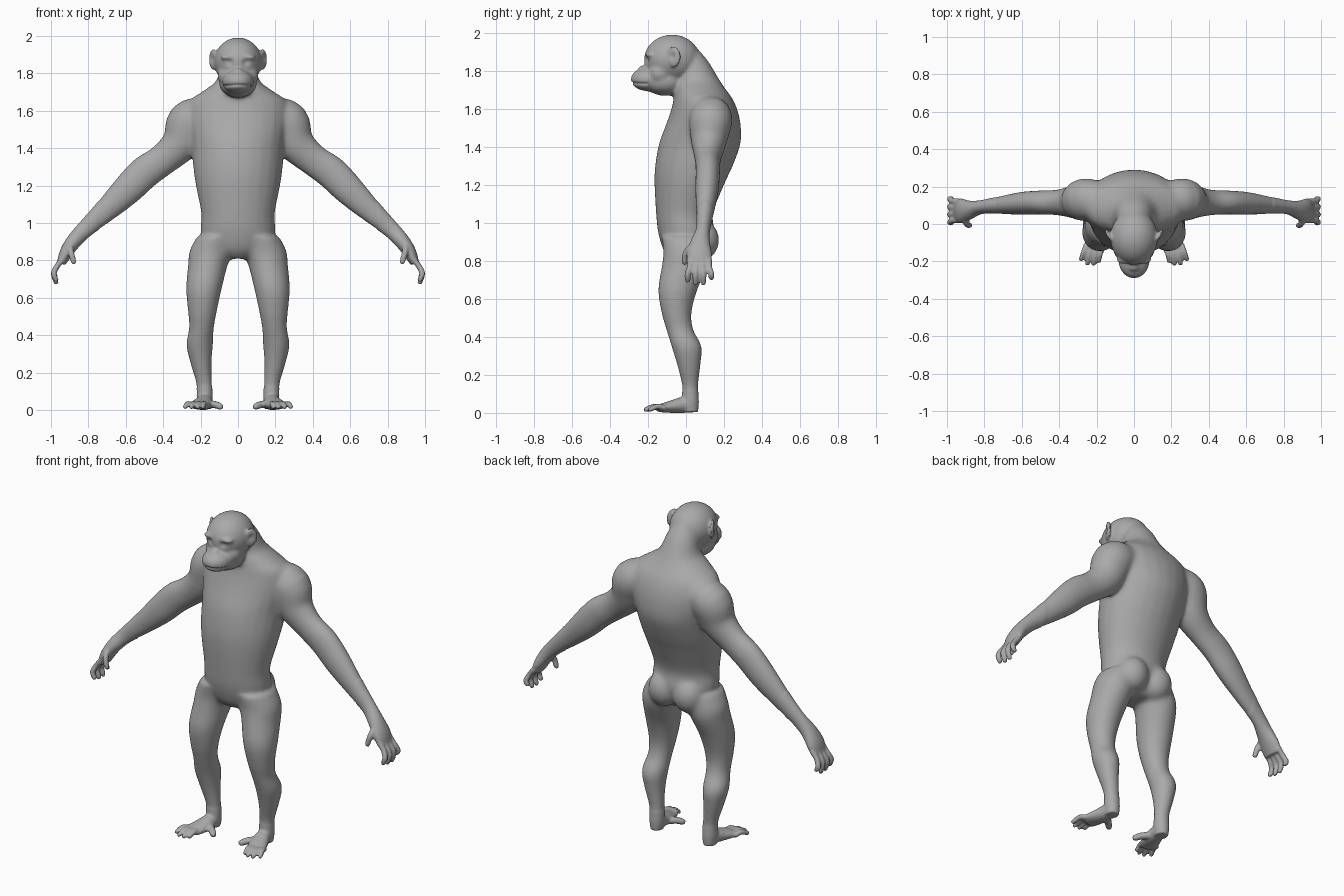
import bpy, bmesh, math
from mathutils import Vector, Matrix

if "Cube" in bpy.data.objects:
    bpy.data.objects.remove(bpy.data.objects["Cube"])

X, Y, Z = Vector((1, 0, 0)), Vector((0, 1, 0)), Vector((0, 0, 1))
SEGMENTS, STEPS = 24, 4
bm = bmesh.new()


def spline(rings):
    """Smoothly interpolate ring centres and radii."""
    pts = [Vector(r) for r in rings]
    pts = [pts[0] * 2 - pts[1]] + pts + [pts[-1] * 2 - pts[-2]]
    out = []
    for a, b, c, d in zip(pts, pts[1:], pts[2:], pts[3:]):
        for k in range(STEPS):
            t = k / STEPS
            out.append(0.5 * (2 * b + (c - a) * t + (2 * a - 5 * b + 4 * c - d) * t ** 2
                              + (3 * b - a - 3 * c + d) * t ** 3))
    return out + [pts[-2]]


def loft(rings, side, level=False):
    """Skin elliptical rings (x, y, z, radius along side, other radius)."""
    samples = spline(rings)
    centres = [Vector(s[:3]) for s in samples]
    loops = []
    for i, s in enumerate(samples):
        along = centres[min(i + 1, len(centres) - 1)] - centres[max(i - 1, 0)]
        t = Z if level else along.normalized()
        a = (side - t * side.dot(t)).normalized()
        b = t.cross(a)
        loops.append([bm.verts.new(centres[i] + a * s[3] * math.cos(w) + b * s[4] * math.sin(w))
                      for w in (math.tau * k / SEGMENTS for k in range(SEGMENTS))])
    for lo, hi in zip(loops, loops[1:]):
        for k in range(SEGMENTS):
            n = (k + 1) % SEGMENTS
            bm.faces.new((lo[k], lo[n], hi[n], hi[k]))
    bm.faces.new(loops[0][::-1])
    bm.faces.new(loops[-1])


def ball(centre, radii, turn=0):
    m = (Matrix.Translation(centre) @ Matrix.Rotation(turn, 4, "Z")
         @ Matrix.Diagonal((*radii, 1)))
    bmesh.ops.create_icosphere(bm, subdivisions=4, radius=1, matrix=m)


def digit(points, thick):
    """Finger or toe: a tapering tube with a rounded tip."""
    p = [Vector(q) for q in points]
    end = p[-1] + (p[-1] - p[-2]).normalized() * thick * 0.6
    radii = [thick] * (len(p) - 1) + [thick * 0.85, thick * 0.4]
    loft([(*q, r, r) for q, r in zip(p + [end], radii)], Y if abs(p[0].z - p[-1].z) > 0.05 else X)


# Left leg, thigh to heel
loft([(.11, 0, .93, .11, .13), (.14, .005, .85, .12, .125), (.16, -.005, .78, .107, .122),
      (.182, -.043, .65, .096, .104), (.19, -.05, .53, .078, .08), (.195, -.033, .44, .067, .072),
      (.205, .003, .35, .072, .08), (.198, .015, .25, .057, .062), (.181, .022, .14, .043, .043),
      (.178, .022, .06, .043, .046), (.178, .022, .005, .036, .042)], X, True)
# Left buttock
ball((.083, .085, .91), (.092, .09, .105))
# Left foot
loft([(.178, .045, .03, .034, .028), (.18, -.01, .042, .042, .042), (.192, -.07, .034, .052, .034),
      (.212, -.13, .026, .056, .022), (.218, -.15, .024, .05, .015)], X)
for i, tip in enumerate(((.188, -.2), (.216, -.215), (.25, -.213), (.283, -.19))):
    root = (.176 + i * .026, -.12 + i * .004)
    middle = ((root[0] + tip[0]) / 2, (root[1] + tip[1]) / 2)
    digit([(*root, .025), (*middle, .035), (*tip, .017)], .0145)
digit([(.17, -.03, .03), (.125, -.075, .03), (.092, -.105, .018)], .02)

# Left arm, shoulder to palm
loft([(.18, .13, 1.57, .1, .1), (.262, .13, 1.54, .115, .118), (.305, .12, 1.43, .095, .102),
      (.4, .115, 1.34, .07, .086), (.5, .115, 1.27, .065, .09), (.6, .11, 1.17, .062, .083),
      (.72, .1, 1.055, .047, .062), (.82, .09, .965, .037, .046), (.88, .075, .9, .051, .041),
      (.92, .07, .84, .066, .035), (.945, .07, .785, .062, .024)], Y)
# Left fingers and thumb
for i, drop in enumerate((.695, .682, .682, .708)):
    y = .02 + i * .034
    spread = y + (i - 1.5) * .008
    digit([(.935, y, .81), (.967, y, .77), (.985, spread, .73), (.972, spread, drop)], .0155)
digit([(.9, .045, .89), (.893, .0, .845), (.878, -.008, .79)], .0165)

# Left ear, cheek and brow
ball((.133, -.065, 1.875), (.013, .04, .056), math.radians(-28))
ball((.055, -.135, 1.79), (.055, .06, .06))
ball((.045, -.188, 1.886), (.05, .03, .017))

# Mirror every left part to the right
copy = bmesh.ops.duplicate(bm, geom=bm.verts[:] + bm.edges[:] + bm.faces[:])["geom"]
bmesh.ops.scale(bm, vec=(-1, 1, 1), verts=[g for g in copy if isinstance(g, bmesh.types.BMVert)])

# Torso and neck: height, front, back, half width
torso = [(.81, -.08, .08, .07), (.86, -.12, .12, .16), (.95, -.147, .15, .2), (1.05, -.158, .142, .197),
         (1.2, -.166, .2, .226), (1.3, -.163, .246, .24), (1.42, -.142, .288, .25),
         (1.52, -.105, .288, .27), (1.6, -.078, .27, .275), (1.66, -.064, .242, .255),
         (1.71, -.06, .205, .18), (1.76, -.055, .172, .118), (1.85, -.05, .118, .085),
         (1.92, -.05, .06, .055)]
loft([(0, (f + b) / 2, z, w, (b - f) / 2) for z, f, b, w in torso], X, True)

# Skull, jaw, muzzle and nose
ball((0, -.073, 1.862), (.127, .147, .13))
ball((0, -.11, 1.748), (.1, .11, .08))
ball((0, -.19, 1.757), (.084, .101, .065))
ball((0, -.232, 1.805), (.03, .02, .025))
bmesh.ops.recalc_face_normals(bm, faces=bm.faces[:])

# Fuse everything into one skin
mesh = bpy.data.meshes.new("body")
bm.to_mesh(mesh)
bm.free()
body = bpy.data.objects.new("body", mesh)
bpy.context.scene.collection.objects.link(body)
fuse = body.modifiers.new("fuse", "REMESH")
fuse.mode = "VOXEL"
fuse.voxel_size = .0075
relax = body.modifiers.new("relax", "SMOOTH")
relax.factor = .5
relax.iterations = 3
skin = bpy.data.meshes.new_from_object(body.evaluated_get(bpy.context.evaluated_depsgraph_get()))
body.modifiers.clear()
body.data = skin

bm = bmesh.new()
bm.from_mesh(skin)
# Blend the joints of trunk and limbs, keeping face, hands and feet crisp
trunk = [v for v in bm.verts if .12 < v.co.z < 1.7 and abs(v.co.x) < .75]
for _ in range(22):
    bmesh.ops.smooth_vert(bm, verts=trunk, factor=.5, use_axis_x=True, use_axis_y=True, use_axis_z=True)
head = [v for v in bm.verts if v.co.z > 1.67 and v.co.y < .1 and abs(v.co.x) < .125]
for _ in range(5):
    bmesh.ops.smooth_vert(bm, verts=head, factor=.5, use_axis_x=True, use_axis_y=True, use_axis_z=True)
bm.normal_update()

# Press in eye sockets, nostrils, ear hollows and the mouth line
dents = [((.042, -.205, 1.86), .02, .012), ((.016, -.25, 1.797), .008, .007),
         ((.147, -.078, 1.878), .02, .01)]
for v in bm.verts:
    if v.co.z < 1.66:
        continue
    folded = Vector((abs(v.co.x), v.co.y, v.co.z))
    push = sum(depth * math.exp(-((folded - Vector(c)).length / size) ** 2) for c, size, depth in dents)
    if v.co.y < -.2 and folded.x < .085:
        push += .008 * math.exp(-((v.co.z - 1.738 + folded.x * .08) / .006) ** 2)
    v.co -= v.normal * push

# Stand on the ground
low = min(v.co.z for v in bm.verts)
bmesh.ops.translate(bm, vec=(0, 0, -low), verts=bm.verts[:])
for f in bm.faces:
    f.smooth = True
bm.to_mesh(skin)
bm.free()

grey = bpy.data.materials.new("plain grey")
grey.use_nodes = True
colour = (.4, .4, .4, 1)
grey.diffuse_color = colour
grey.node_tree.nodes["Principled BSDF"].inputs["Base Color"].default_value = colour
skin.materials.clear()
skin.materials.append(grey)
